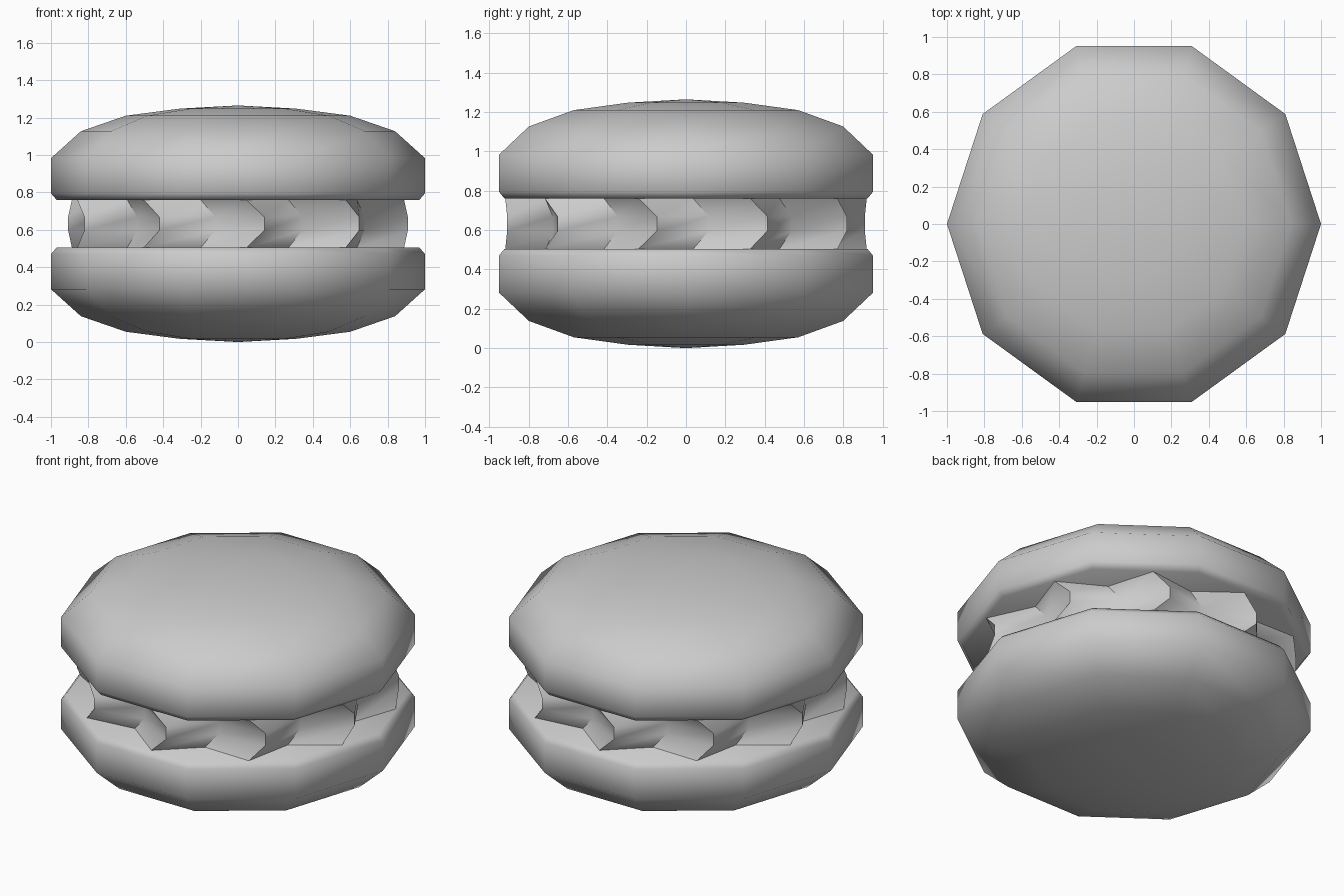
import bpy, bmesh
from math import sin, cos, radians, pi

if "Cube" in bpy.data.objects:
    bpy.data.objects.remove(bpy.data.objects["Cube"])

MID = 0.6325  # mirror plane between the two shells


def finish(bm, name, angle):
    bmesh.ops.recalc_face_normals(bm, faces=bm.faces)
    me = bpy.data.meshes.new(name)
    bm.to_mesh(me)
    bm.free()
    ob = bpy.data.objects.new(name, me)
    bpy.context.collection.objects.link(ob)
    bpy.ops.object.select_all(action='DESELECT')
    ob.select_set(True)
    bpy.context.view_layer.objects.active = ob
    bpy.ops.object.shade_smooth_by_angle(angle=radians(angle))
    return ob


def bridge(bm, rings):
    n = len(rings[0])
    for a, b in zip(rings, rings[1:]):
        for i in range(n):
            j = (i + 1) % n
            bm.faces.new((a[i], a[j], b[j], b[i]))


# Domed ten-sided shell, revolved from a profile of (radius, height)
PROFILE = [(0.97, 0.76), (1.0, 0.795), (1.0, 0.983), (0.84, 1.127),
           (0.6, 1.21), (0.31, 1.248)]


def shell(name, flip):
    bm = bmesh.new()

    def height(z):
        return 2 * MID - z if flip else z

    rings = [[bm.verts.new((r * cos(i * pi / 5), r * sin(i * pi / 5), height(z)))
              for i in range(10)] for r, z in PROFILE]
    bridge(bm, rings)
    bm.faces.new(rings[0])
    pole = bm.verts.new((0, 0, height(1.265)))
    last = rings[-1]
    for i in range(10):
        bm.faces.new((last[i], last[(i + 1) % 10], pole))
    return finish(bm, name, 52)


shell("top_shell", False)
shell("bottom_shell", True)

# Star-shaped cream filling, twisted at the top and bottom to form chevrons
bm = bmesh.new()
rings = []
for dz, twist in ((-0.128, -6), (-0.036, 0), (0.036, 0), (0.128, -6)):
    ring = []
    for i in range(20):
        r = 0.92 if i % 2 == 0 else 0.76
        a = radians(8.8 + 18 * i + twist)
        ring.append(bm.verts.new((r * sin(a), -r * cos(a), MID + dz)))
    rings.append(ring)
bridge(bm, rings)
bm.faces.new(rings[0])
bm.faces.new(rings[-1])
finish(bm, "cream_filling", 45)
